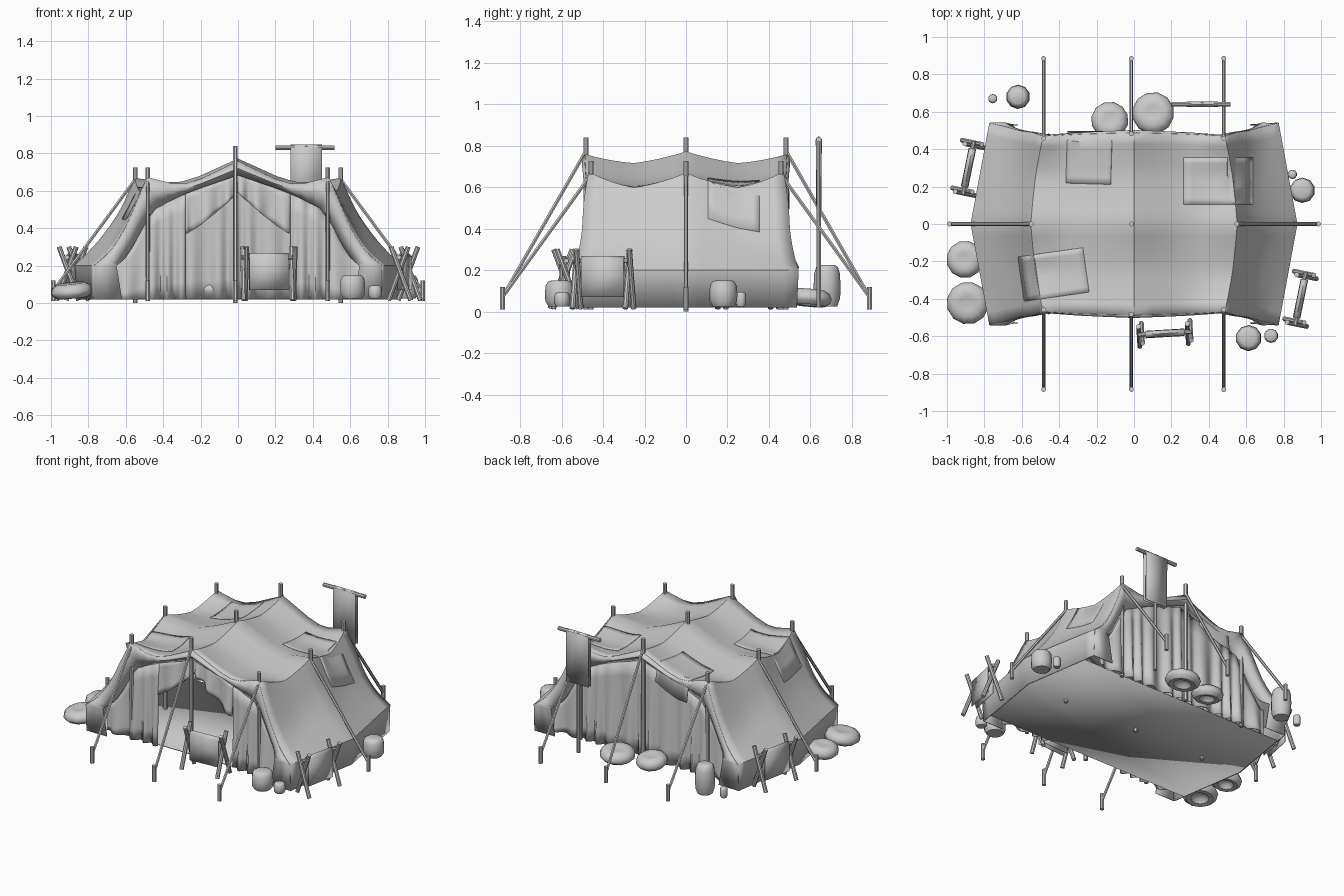
import bpy, bmesh, math
from mathutils import Vector, Matrix
from mathutils.bvhtree import BVHTree

if "Cube" in bpy.data.objects:
    bpy.data.objects.remove(bpy.data.objects["Cube"])


def finish(name, bm, angle=35, thick=0):
    bmesh.ops.recalc_face_normals(bm, faces=bm.faces)
    me = bpy.data.meshes.new(name)
    bm.to_mesh(me)
    bm.free()
    ob = bpy.data.objects.new(name, me)
    bpy.context.collection.objects.link(ob)
    if thick:
        m = ob.modifiers.new("thickness", 'SOLIDIFY')
        m.thickness, m.offset = thick, 0
    bpy.ops.object.select_all(action='DESELECT')
    ob.select_set(True)
    bpy.context.view_layer.objects.active = ob
    bpy.ops.object.shade_smooth_by_angle(angle=math.radians(angle))
    return ob


def grid(name, rows, thick=0.006, angle=35):
    bm = bmesh.new()
    vs = [[bm.verts.new(p) for p in r] for r in rows]
    for a, b in zip(vs, vs[1:]):
        for i in range(len(a) - 1):
            bm.faces.new((a[i], a[i + 1], b[i + 1], b[i]))
    return finish(name, bm, angle, thick)


def rod(name, a, b, r=0.0135, n=8):
    a, b = Vector(a), Vector(b)
    bm = bmesh.new()
    q = (b - a).to_track_quat('Z', 'Y').to_matrix().to_4x4()
    turn = Matrix.Rotation(math.pi / n, 4, 'Z')
    bmesh.ops.create_cone(bm, cap_ends=True, segments=n, radius1=r, radius2=r, depth=(b - a).length,
                          matrix=Matrix.Translation((a + b) / 2) @ q @ turn)
    return finish(name, bm)


def lathe(name, profile, loc, n=10, tilt=(0, 0)):
    bm = bmesh.new()
    rings = [[bm.verts.new((r * math.cos(k * math.tau / n), r * math.sin(k * math.tau / n), z))
              for k in range(n)] for r, z in profile]
    for a, b in zip(rings, rings[1:]):
        for k in range(n):
            bm.faces.new((a[k], a[(k + 1) % n], b[(k + 1) % n], b[k]))
    bmesh.ops.remove_doubles(bm, verts=bm.verts, dist=1e-5)
    ob = finish(name, bm, 45)
    ob.location = loc
    ob.rotation_euler = (tilt[0], tilt[1], 0.3)
    return ob


def smooth(pts, sub=3):
    # Catmull-Rom resampling of a path
    p = [Vector(q) for q in pts]
    p = [2 * p[0] - p[1]] + p + [2 * p[-1] - p[-2]]
    out = []
    for i in range(1, len(p) - 2):
        a, b, c, d = p[i - 1:i + 3]
        for k in range(sub):
            t = k / sub
            out.append(0.5 * (2 * b + (c - a) * t + (2 * a - 5 * b + 4 * c - d) * t * t
                              + (3 * b - a - 3 * c + d) * t ** 3))
    return out + [p[-2]]


def both(half):
    return [Vector((-p.x, p.y, p.z)) for p in reversed(half[1:])] + half


# Canopy: half cross-sections at the middle, the sag and the open end
MID = [(0, 0, .768), (.3, 0, .645), (.55, 0, .665), (.62, 0, .51), (.69, 0, .4), (.77, 0, .3), (.87, 0, .2), (.855, 0, .02)]
SAG = [(0, .25, .712), (.28, .25, .615), (.525, .25, .595), (.595, .25, .46), (.66, .255, .36), (.735, .26, .28), (.82, .27, .2), (.81, .27, .02)]
END = [(0, .488, .755), (.28, .48, .635), (.485, .468, .67), (.545, .49, .53), (.615, .5, .38), (.69, .52, .27), (.77, .54, .2), (.77, .532, .02)]
LIP = [(0, .475, .685), (.27, .46, .59), (.44, .445, .505), (.5, .45, .42), (.56, .46, .31), (.61, .48, .235), (.65, .53, .2), (.62, .53, .02)]


def half(pts):
    return smooth(pts[:3])[:-1] + smooth(pts[2:7]) + [Vector(pts[7])]


mid, sag, end, lip = map(half, (MID, SAG, END, LIP))
rows = []
for j in range(-8, 9):
    t, s = abs(j) / 8, (1 if j > 0 else -1)
    # average of a parabola and straight spans
    wa = ((2 * t - 1) * (t - 1) + max(0, 1 - 2 * t)) / 2
    wc = (t * (2 * t - 1) + max(0, 2 * t - 1)) / 2
    r = [a * wa + b * (1 - wa - wc) + c * wc for a, b, c in zip(mid, sag, end)]
    rows.append([Vector((p.x, p.y * s, p.z)) for p in both(r)])
grid("canopy", rows, 0.008, 40)
flat = [p for r in rows for p in r]
w = len(rows[0])
tree = BVHTree.FromPolygons(flat, [(j * w + i, j * w + i + 1, (j + 1) * w + i + 1, (j + 1) * w + i)
                                   for j in range(len(rows) - 1) for i in range(w - 1)])


# Rolled borders and pleated end walls
def lip_z(x):
    x = abs(x)
    for a, b in zip(lip, lip[1:]):
        if a.x <= x <= b.x:
            return a.z + (b.z - a.z) * (x - a.x) / (b.x - a.x)
    return .2


def curtain(name, s, x0, x1, bottom):
    n = max(8, int((x1 - x0) * 90))
    out = []
    for k in range(7):
        t = k / 6
        r = []
        for i in range(n + 1):
            x = x0 + (x1 - x0) * i / n
            z = lip_z(x) * (1 - t) + bottom(x) * t
            y = .45 + .013 * t + (.004 + .014 * t) * math.sin(x * 62 + 1.5 * math.sin(x * 17))
            r.append((x, s * y, z))
        out.append(r)
    grid(name, out, 0.005, 50)


for s, label in ((-1, "front"), (1, "back")):
    bulge = [(a + b) / 2 + Vector((0, .018, 0)) for a, b in zip(end, lip)]
    bulge[-2:] = [(a + b) / 2 for a, b in zip(end[-2:], lip[-2:])]
    grid(label + "_border", [[Vector((p.x, p.y * s, p.z)) for p in both(r)] for r in (end, bulge, lip)], 0.006, 60)
curtain("back_wall", 1, -.67, .67, lambda x: .02)
curtain("front_curtain_left", -1, -.67, -.28, lambda x: .02)
curtain("front_curtain_right", -1, .28, .67, lambda x: .02)
curtain("door_header", -1, -.28, .28, lambda x: .37 + .22 * (1 - abs(x) / .28) ** 1.2)

# Ground sheet
grid("ground_sheet", [[(s * x, y, .022) for s in (-1, 1)] for x, y in ((.78, -.45), (.85, 0), (.78, .45))], 0.006)

# Cloth patches draped on the canopy
for k, (cx, cy, sx, sy, rot) in enumerate(((-.24, .365, .24, .3, -.03), (.45, .23, .37, .25, 0), (-.43, -.27, .35, .24, .14))):
    pr = []
    for j in range(9):
        r = []
        for i in range(9):
            u, v = (i / 8 - .5) * sx, (j / 8 - .5) * sy
            x, y = cx + u * math.cos(rot) - v * math.sin(rot), cy + u * math.sin(rot) + v * math.cos(rot)
            hit = tree.ray_cast(Vector((x, min(y, .47), 2)), Vector((0, 0, -1)))[0]
            drop = max(0, y - .47) * 3
            r.append((x, min(y, .497), hit.z + .007 - drop))
        pr.append(r)
    grid("patch_%d" % (k + 1), pr, 0.003)

# Poles, guy ropes and stakes
for x, top in ((-.483, .725), (-.014, .84), (.48, .725)):
    for s in (-1, 1):
        y = s * (.482 if top > .8 else .458)
        rod("end_pole", (x, y, .01), (x, y, top))
        rod("guy_rope", (x, y, top - .065), (x, s * .885, .07), .0095, 6)
        rod("stake", (x, s * .885, .01), (x, s * .885, .12))
for x, top in ((-.55, .725), (-.014, .84), (.55, .725)):
    rod("centre_pole", (x, 0, 0), (x, 0, top))
for s in (-1, 1):
    rod("side_guy_rope", (s * .55, 0, .66), (s * .985, 0, .07), .0095, 6)
    rod("side_stake", (s * .987, 0, .01), (s * .987, 0, .12))


# Crossed-leg racks with hanging cloth
def rack(cx, cy, ang):
    m = Matrix.Translation((cx, cy, 0)) @ Matrix.Rotation(ang, 4, 'Z')
    for s in (-1, 1):
        for d in (-1, 1):
            rod("rack_leg", m @ Vector((s * .13 + d * .008, d * .062, .015)), m @ Vector((s * .13 + d * .008, -d * .045, .3)))
    rod("rack_bar", m @ Vector((-.145, 0, .245)), m @ Vector((.145, 0, .245)), .012)
    prof = [(-.018, .07), (-.017, .17), (-.016, .25), (0, .266), (.016, .25), (.017, .17), (.018, .07)]
    grid("rack_cloth", [[m @ Vector((x, y, z)) for y, z in prof] for x in (-.105, 0, .105)], 0.004, 50)


rack(.165, -.585, .06)
rack(-.885, .3, 1.37)
rack(.89, -.4, 1.37)

# Pots and jars, closed on top
for x, y, r, h in ((-.62, .68, .065, .2), (-.755, .67, .025, .07), (.9, .18, .068, .125), (.847, .265, .025, .07),
                   (.613, -.61, .07, .125), (.733, -.598, .038, .068)):
    lathe("pot", [(0, 0), (r * .75, 0), (r * .97, h * .2), (r, h * .5), (r * .95, h * .8), (r * .8, h * .95),
                  (r * .6, h), (0, h)], (x, y, .025))

# Cushions with a soft dimple on top and a hollow below
for x, y, r, tilt in ((-.885, -.42, .114, (.05, -.12)), (-.9, -.19, .1, (-.05, -.1)), (-.13, .55, .1, (-.12, .05)), (.105, .59, .113, (-.1, -.05))):
    lathe("cushion", [(0, .035), (r * .35, .025), (r * .5, .003), (r * .75, 0), (r * .95, .018), (r, .035), (r * .9, .06),
                      (r * .65, .076), (r * .35, .074), (0, .066)], (x, y, .03), 12, tilt)

# Banner behind the tent
rod("banner_post", (.365, .64, .02), (.365, .64, .84), .012)
rod("banner_bar", (.2, .64, .83), (.515, .64, .83), .013)
grid("banner_cloth", [[(x, y, z) for y, z in ((.63, .49), (.627, .83), (.64, .845), (.653, .83), (.65, .49))]
                      for x in (.28, .365, .45)], 0.004, 50)
